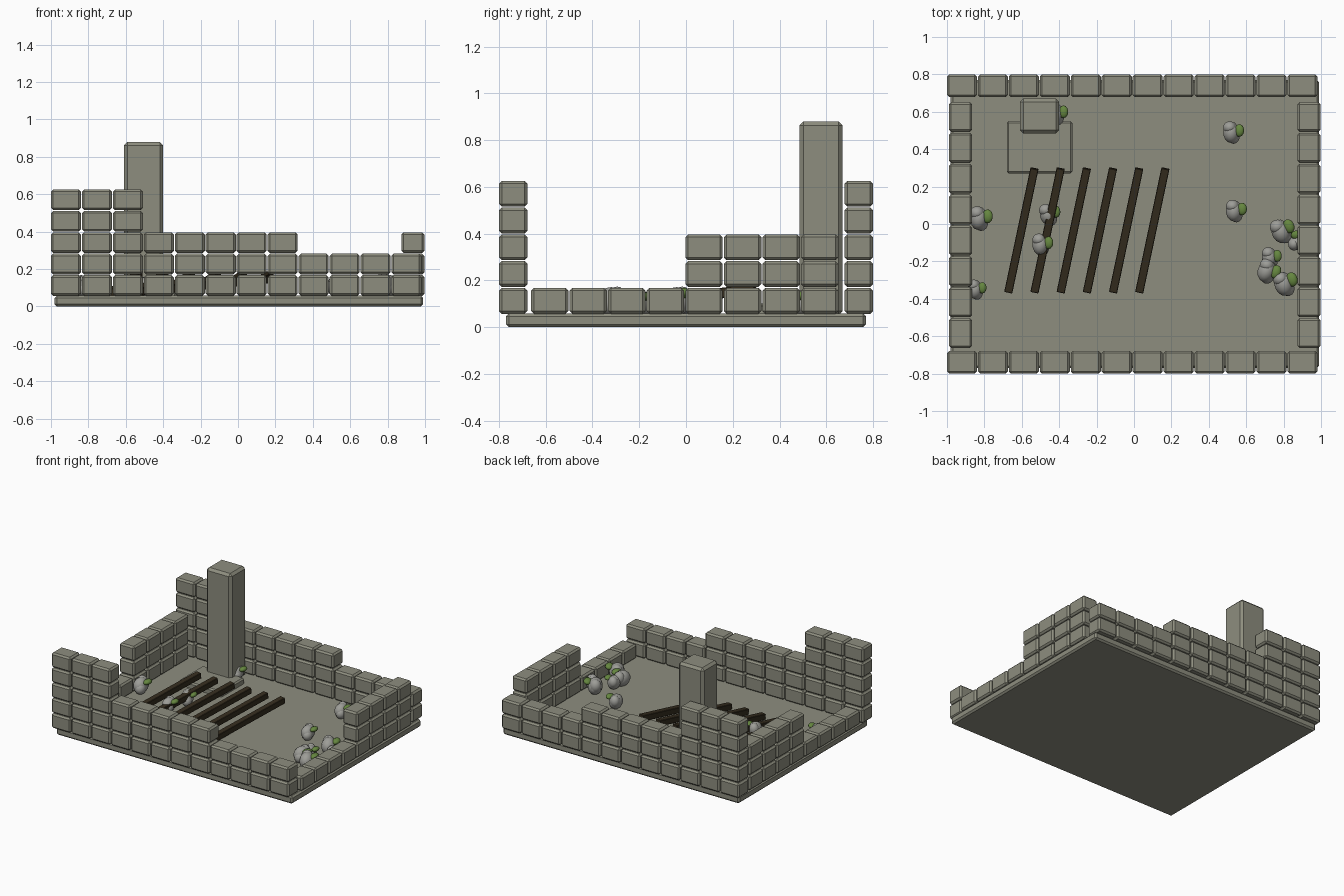
import bpy, bmesh, math
from mathutils import Matrix, Vector

if "Cube" in bpy.data.objects:
    bpy.data.objects.remove(bpy.data.objects["Cube"])


def material(name, rgb):
    m = bpy.data.materials.new(name)
    m.diffuse_color = (*rgb, 1)
    m.use_nodes = True
    m.node_tree.nodes["Principled BSDF"].inputs["Base Color"].default_value = m.diffuse_color
    return m


STONE = material("grey stone", (0.27, 0.27, 0.212))
WOOD = material("dark wood", (0.035, 0.026, 0.013))
ROCK = material("pale rock", (0.34, 0.34, 0.315))
MOSS = material("green moss", (0.13, 0.24, 0.05))


def add_box(bm, lo, hi, bevel=0.012):
    """Bevelled box between two corners, added to bm."""
    lo, hi = Vector(lo), Vector(hi)
    mat = Matrix.Translation((lo + hi) / 2) @ Matrix.Diagonal((*(hi - lo), 1))
    verts = bmesh.ops.create_cube(bm, size=1, matrix=mat)["verts"]
    if bevel:
        edges = list({e for v in verts for e in v.link_edges})
        bmesh.ops.bevel(bm, geom=edges, offset=bevel, segments=1,
                        affect='EDGES', clamp_overlap=True)


def finish(bm, name, mats, smooth=False):
    me = bpy.data.meshes.new(name)
    for f in bm.faces:
        f.smooth = smooth
    bm.to_mesh(me)
    bm.free()
    for m in mats:
        me.materials.append(m)
    ob = bpy.data.objects.new(name, me)
    bpy.context.collection.objects.link(ob)
    return ob


def box(name, lo, hi, bevel, mat):
    bm = bmesh.new()
    add_box(bm, lo, hi, bevel)
    return finish(bm, name, [mat])


# Floor slab, pillar and its footing plate
box("floor_slab", (-0.98, -0.77, 0), (0.99, 0.77, 0.058), 0.012, STONE)
box("pillar_footing", (-0.68, 0.27, 0.03), (-0.33, 0.55, 0.10), 0.01, STONE)
box("pillar", (-0.61, 0.485, 0.05), (-0.40, 0.67, 0.88), 0.018, STONE)

# Ruined walls: rows of blocks with stepped heights
ROW, Z0 = 0.1145, 0.057


def wall(name, counts, start, pitch, across, along_x):
    bm = bmesh.new()
    for i, n in enumerate(counts):
        a, b = start + i * pitch, start + (i + 1) * pitch - 0.005
        for r in range(n):
            z0, z1 = Z0 + r * ROW, Z0 + (r + 1) * ROW - 0.004
            if along_x:
                add_box(bm, (a, across[0], z0), (b, across[1], z1))
            else:
                add_box(bm, (across[0], a, z0), (across[1], b, z1))
    finish(bm, name, [STONE])


LONG = [5] * 3 + [3] * 5 + [2] * 4
SHORT = [1] * 4 + [3] * 4
wall("front_wall", LONG, -1.0, 0.1655, (-0.80, -0.678), True)
wall("back_wall", LONG, -1.0, 0.1655, (0.678, 0.80), True)
wall("left_wall", SHORT, -0.663, 0.165, (-0.99, -0.865), False)
wall("right_wall", SHORT, -0.663, 0.165, (0.873, 0.997), False)

# Fallen roof beams, leaning up towards the back
for i in range(6):
    p = Vector((-0.672 + 0.14 * i, -0.365, 0.075))
    q = Vector((-0.532 + 0.14 * i, 0.297, 0.165))
    d = q - p
    bm = bmesh.new()
    h = d.length / 2
    add_box(bm, (-0.022, -h, -0.022), (0.022, h, 0.022), 0.003)
    ob = finish(bm, f"beam_{i + 1}", [WOOD])
    ob.location = (p + q) / 2
    ob.rotation_euler = (math.asin(d.z / d.length), 0, -math.atan2(d.x, d.y))

# Rubble: lobed rocks with a tuft of moss on the +x side
LOBES = [((0, 0, 0), (0.044, 0.058, 0.052), 0),
         ((-0.008, 0.026, 0.012), (0.036, 0.034, 0.042), 0),
         ((0.012, -0.022, -0.012), (0.034, 0.040, 0.038), 0),
         ((0.043, 0.010, 0.030), (0.026, 0.034, 0.018), 1)]


def rubble(name, x, y, s, turn=0):
    bm = bmesh.new()
    for c, r, idx in LOBES:
        old = set(bm.faces)
        m = Matrix.Translation(c)
        if idx:
            m = m @ Matrix.Rotation(math.radians(-15), 4, 'Y')
        bmesh.ops.create_uvsphere(bm, u_segments=14, v_segments=9, radius=1,
                                  matrix=m @ Matrix.Diagonal((*r, 1)))
        for f in set(bm.faces) - old:
            f.material_index = idx
    ob = finish(bm, name, [ROCK, MOSS], True)
    ob.location = (x, y, 0.056 + 0.048 * s)
    ob.rotation_euler.z = math.radians(turn)
    ob.scale = (s, s, s)


SPOTS = [(-0.83, 0.03, 1.1, 0), (-0.46, 0.05, 1, 10), (-0.50, -0.11, 1, 0),
         (-0.85, -0.35, 0.9, 0), (0.52, 0.49, 1, 0), (0.535, 0.07, 1, 0),
         (0.785, -0.04, 1.15, 20), (0.725, -0.18, 0.95, 0), (0.71, -0.25, 1.1, -20),
         (0.80, -0.32, 1.15, 15), (0.88, -0.10, 0.95, 90), (-0.42, 0.59, 1, 0)]
for i, s in enumerate(SPOTS):
    rubble(f"rubble_{i + 1}", *s)
